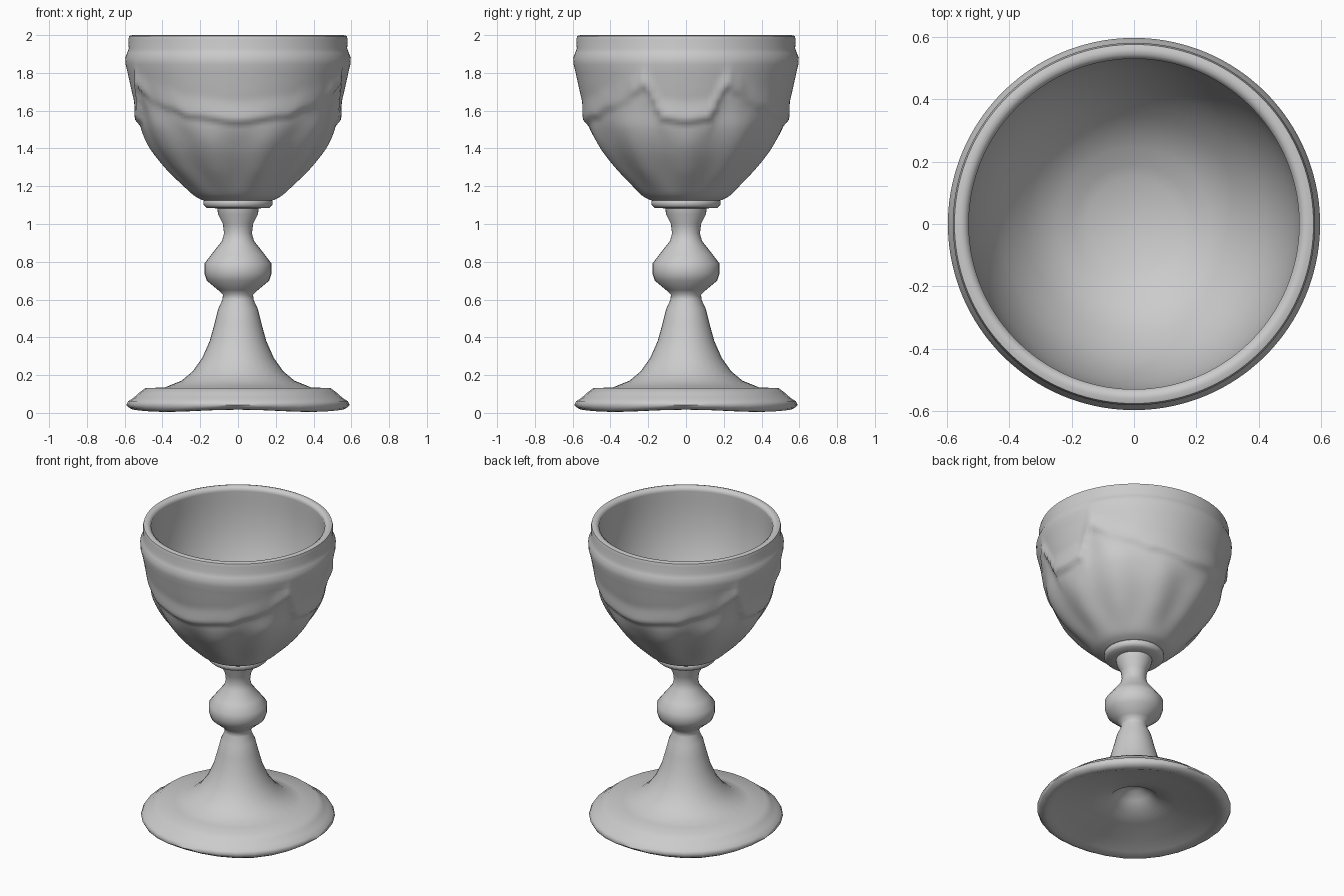
import bpy, bmesh, math
from math import pi, cos, sin

if "Cube" in bpy.data.objects:
    bpy.data.objects.remove(bpy.data.objects["Cube"])


def lathe(name, profile, segs, shape, angle):
    """Spin (radius, z) points round z; shape(r, z, theta) sculpts them."""
    bm = bmesh.new()
    rings = []
    for r, z in profile:
        if r == 0:
            rings.append([bm.verts.new((0, 0, z))])
            continue
        ring = []
        for i in range(segs):
            t = 2 * pi * i / segs
            rr, zz = shape(r, z, t)
            ring.append(bm.verts.new((rr * cos(t), rr * sin(t), zz)))
        rings.append(ring)
    for a, b in zip(rings, rings[1:]):
        for i in range(segs):
            j = (i + 1) % segs
            if len(a) == 1:
                bm.faces.new((a[0], b[j], b[i]))
            elif len(b) == 1:
                bm.faces.new((a[i], a[j], b[0]))
            else:
                bm.faces.new((a[i], a[j], b[j], b[i]))
    bmesh.ops.recalc_face_normals(bm, faces=bm.faces)
    me = bpy.data.meshes.new(name)
    bm.to_mesh(me)
    bm.free()
    ob = bpy.data.objects.new(name, me)
    bpy.context.collection.objects.link(ob)
    bpy.context.view_layer.objects.active = ob
    ob.select_set(True)
    bpy.ops.object.shade_smooth_by_angle(angle=math.radians(angle))
    ob.select_set(False)
    return ob


def spline(pts, n):
    """Catmull-Rom refinement of a profile."""
    out = []
    for i in range(len(pts) - 1):
        p = [pts[max(i - 1, 0)], pts[i], pts[i + 1], pts[min(i + 2, len(pts) - 1)]]
        for k in range(n):
            t = k / n
            out.append(tuple(0.5 * (2 * b + (c - a) * t + (2 * a - 5 * b + 4 * c - d) * t * t
                                    + (3 * b - a - 3 * c + d) * t ** 3)
                             for a, b, c, d in zip(*p)))
    return out + [pts[-1]]


def smooth(a, b, x):
    t = max(0, min(1, (x - a) / (b - a)))
    return t * t * (3 - 2 * t)


# Foot and stem: shallow hollow underside, gently wavy bottom edge
def foot_wave(r, z, t):
    return r, z + (0.006 * (1 + cos(4 * t)) if z < 0.03 and r > 0.45 else 0)


hollow = [(0, 0.20), (0.05, 0.187), (0.10, 0.15), (0.15, 0.105), (0.26, 0.08), (0.40, 0.05)]
foot = [(0.50, 0.018), (0.535, 0.005), (0.56, 0.006), (0.58, 0.018), (0.592, 0.042),
        (0.582, 0.062), (0.555, 0.078), (0.525, 0.105), (0.49, 0.132), (0.39, 0.134)]
stem = [(0.30, 0.17), (0.24, 0.22), (0.19, 0.29), (0.15, 0.38), (0.125, 0.47), (0.105, 0.55),
        (0.082, 0.60), (0.08, 0.625), (0.105, 0.65), (0.165, 0.70), (0.178, 0.74),
        (0.178, 0.79), (0.14, 0.84), (0.085, 0.91), (0.074, 0.95), (0.08, 1.0), (0.105, 1.05),
        (0.11, 1.083), (0.165, 1.085), (0.182, 1.10), (0.182, 1.12), (0.17, 1.14), (0.0, 1.15)]
lathe("foot_and_stem", hollow + foot + stem, 32, foot_wave, 65)


# Bowl relief: (degrees from the x axis, edge height, edge strength)
EDGE = [(0, 1.545, 1), (14, 1.56, 1), (18, 1.66, 0.7), (22, 1.735, 1), (28, 1.70, 0.7),
        (36, 1.65, 0.25), (48, 1.62, 0.5), (62, 1.575, 0.8), (90, 1.545, 1)]


def edge_at(t):
    d = math.degrees(math.asin(min(1, abs(sin(t)))))
    for (a, za, sa), (b, zb, sb) in zip(EDGE, EDGE[1:]):
        if d <= b:
            k = smooth(a, b, d)
            return za + (zb - za) * k, sa + (sb - sa) * k
    return EDGE[-1][1:]


def relief(r, z, t):
    if r < 0.17 or z > 1.81:
        return r, z
    e, s = edge_at(t)
    lip = 0.02 * s * smooth(e - 0.03, e + 0.01, z) * (1 - smooth(e, e + 0.12, z))
    flute = 0.009 * cos(10 * t) * smooth(1.14, 1.3, z) * (1 - smooth(e - 0.15, e, z))
    return r + lip + flute, z


# Bowl: sculpted outer wall, rolled rim, plain inner cup
wall = spline([(0.185, 1.125), (0.232, 1.15), (0.29, 1.205), (0.38, 1.30), (0.458, 1.40),
               (0.51, 1.50), (0.537, 1.60), (0.562, 1.70), (0.584, 1.80)], 6)
rim = [(0.595, 1.845), (0.597, 1.88), (0.587, 1.905), (0.578, 1.93), (0.581, 1.975),
       (0.576, 1.995), (0.56, 2.0), (0.545, 1.998), (0.53, 1.985)]
inside = spline([(0.53, 1.97), (0.528, 1.80), (0.50, 1.62), (0.43, 1.44),
                 (0.30, 1.28), (0.15, 1.20)], 3)
outer = lathe("bowl", [(0, 1.125)] + wall + rim, 160, relief, 50)
lathe("bowl_inside", inside + [(0, 1.18)], 160, lambda r, z, t: (r, z), 50)
# Face the cup lining inwards and weld it to the rim
lining = bpy.data.objects["bowl_inside"]
lining.data.flip_normals()
bm = bmesh.new()
bm.from_mesh(outer.data)
bm.from_mesh(lining.data)
bmesh.ops.bridge_loops(bm, edges=[e for e in bm.edges if e.is_boundary])
bmesh.ops.recalc_face_normals(bm, faces=bm.faces)
for f in bm.faces:
    f.smooth = True
bm.to_mesh(outer.data)
bm.free()
bpy.data.objects.remove(lining)
